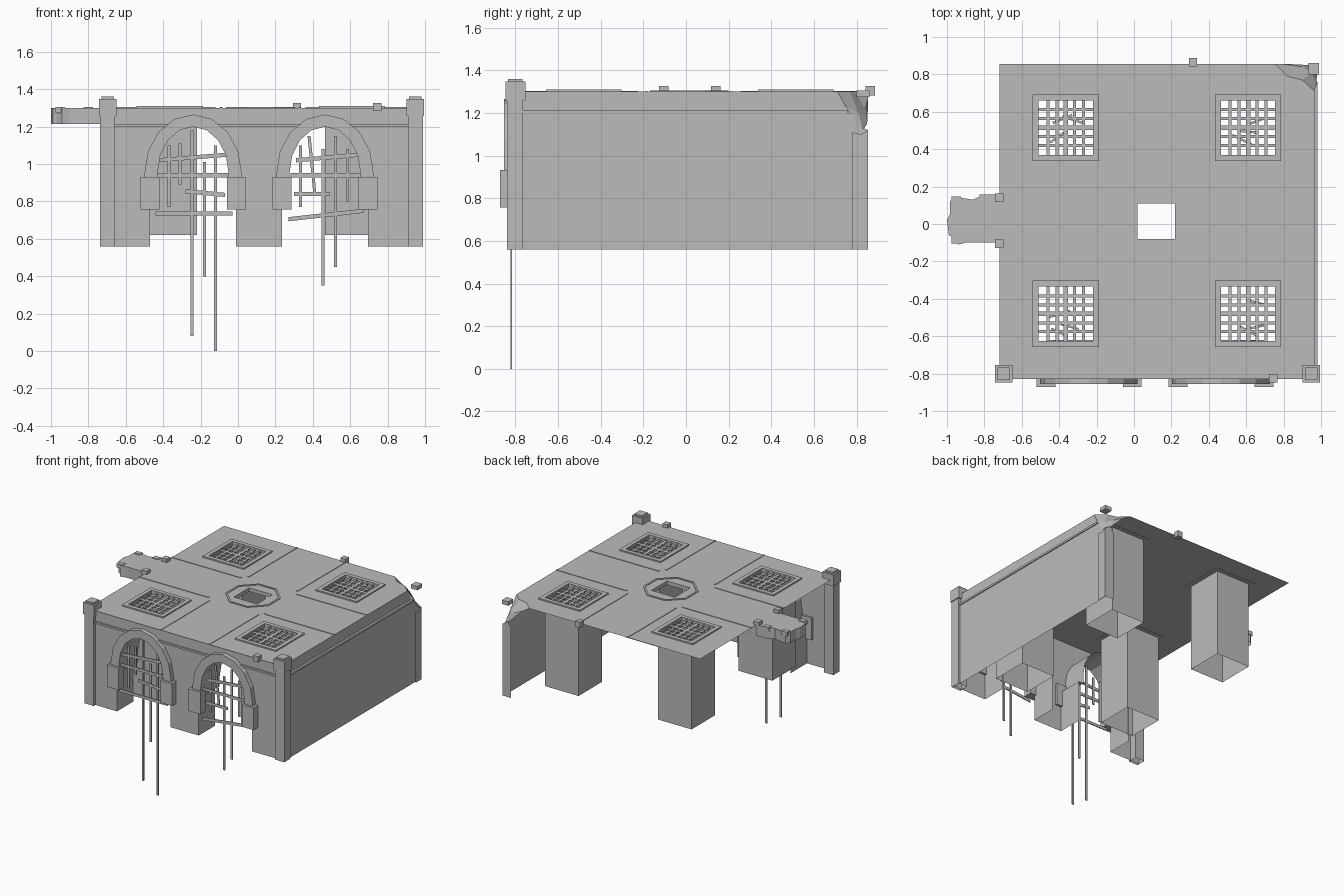
import bpy, math, random
from mathutils import Vector

random.seed(4)
cube = bpy.data.objects.get("Cube")
if cube:
    bpy.data.objects.remove(cube)

stone = bpy.data.materials.new("grey_stone")
stone.use_nodes = True
GREY = (0.5, 0.5, 0.5, 1)
stone.diffuse_color = GREY
stone.node_tree.nodes["Principled BSDF"].inputs["Base Color"].default_value = GREY

TOP, BASE, FRONT, BACK = 1.3, 0.56, -0.82, 0.855
LEFT, RIGHT = -0.72, 0.965


def make(name, verts, faces):
    mesh = bpy.data.meshes.new(name)
    mesh.from_pydata([tuple(v) for v in verts], [], faces)
    mesh.materials.append(stone)
    obj = bpy.data.objects.new(name, mesh)
    bpy.context.collection.objects.link(obj)
    return obj


def box(name, x, y, z, bottom=True, top=True):
    verts = [(a, b, c) for c in z for b in y for a in x]
    faces = [(0, 1, 5, 4), (1, 3, 7, 5), (3, 2, 6, 7), (2, 0, 4, 6)]
    if bottom:
        faces.append((0, 2, 3, 1))
    if top:
        faces.append((4, 5, 7, 6))
    return make(name, verts, faces)


def block(name, cx, cy, cz, sx, sy, sz):
    return box(name, (cx - sx, cx + sx), (cy - sy, cy + sy), (cz - sz, cz + sz))


def sheet(name, points):
    return make(name, points, [tuple(range(len(points)))])


def strip(name, rows, closed=False):
    """Quads joining neighbouring equal-length rows of points."""
    n = len(rows[0])
    verts = [p for row in rows for p in row]
    count = len(rows) if closed else len(rows) - 1
    faces = [(r * n + i, r * n + i + 1, (r + 1) % len(rows) * n + i + 1,
              (r + 1) % len(rows) * n + i)
             for r in range(count) for i in range(n - 1)]
    return make(name, verts, faces)


def bar(name, a, b, width, depth, normal):
    """Flat bar between two points, its depth along the normal."""
    a, b, normal = Vector(a), Vector(b), Vector(normal)
    side = (b - a).cross(normal).normalized() * width / 2
    out = normal * depth / 2
    verts = [p + s * side + t * out for p in (a, b)
             for s, t in ((-1, -1), (1, -1), (1, 1), (-1, 1))]
    make(name, verts, [(0, 1, 2, 3), (7, 6, 5, 4)] +
         [(i, (i + 1) % 4, (i + 1) % 4 + 4, i + 4) for i in range(4)])


# Roof sheet with four grate openings and a central opening
grate_x, grate_y = (-0.365, 0.61), (-0.48, 0.515)
HOLE = 0.145
xs = [LEFT, -0.51, -0.22, 0.02, 0.22, 0.465, 0.755, RIGHT]
ys = [-0.83, -0.625, -0.335, -0.08, 0.11, 0.37, 0.66, BACK]
open_cells = {(1, 1), (1, 5), (5, 1), (5, 5), (3, 3), (6, 6)}
faces = [(j * 8 + i, j * 8 + i + 1, j * 8 + i + 9, j * 8 + i + 8)
         for j in range(7) for i in range(7) if (i, j) not in open_cells]
make("roof", [(x, y, TOP) for y in ys for x in xs], faces)

# Broken back corner of the roof, with its crumbling slope
rim = [(RIGHT, 0.71, TOP), (0.9, 0.77, TOP), (0.82, 0.79, TOP), (0.755, BACK, TOP)]
sheet("broken_roof_corner", [(0.755, 0.66, TOP), (RIGHT, 0.66, TOP)] + rim)
low = [(0.975, 0.75, 1.23), (0.95, 0.81, 1.2), (0.9, 0.84, 1.22), (0.8, BACK, 1.27)]
foot = [(0.975, 0.8, 1.15), (0.98, 0.83, 1.12), (0.93, 0.85, 1.15), (0.83, BACK, 1.25)]
strip("broken_corner_slope", [rim, low, foot])
block("corner_rubble", 0.96, 0.83, 1.29, 0.028, 0.03, 0.015)

# Shafts, frames and bars of the four grates
for gx in grate_x:
    for gy in grate_y:
        box("light_shaft", (gx - HOLE, gx + HOLE), (gy - HOLE, gy + HOLE),
            (0.62, TOP), bottom=False, top=False)
        for s in (-1, 1):
            mid, half, wide = HOLE + 0.016, 0.016, HOLE + 0.032
            block("grate_frame_side", gx + s * mid, gy, TOP + 0.004, half, wide, 0.006)
            block("grate_frame_end", gx, gy + s * mid, TOP + 0.004, HOLE, half, 0.006)
        for k in range(-2, 3):
            o = k * 0.048
            w = 0.012 if k == 0 else 0.008
            block("grate_bar", gx + o, gy, TOP - 0.004, w, HOLE, 0.004)
            block("grate_crossbar", gx, gy + o, TOP - 0.004, HOLE, w, 0.004)
        for k in range(3):
            a = Vector((gx + random.uniform(-0.1, 0), gy + random.uniform(-0.1, 0.1), 1.28))
            b = a + Vector((random.uniform(0.06, 0.12), random.uniform(-0.06, 0.06), 0))
            bar("bent_grate_bar", a, b, 0.012, 0.006, (0, 0, 1))

# Low curbs along the crossing paths and around the central opening
cx, cy = 0.12, 0.015
for s in (-1, 1):
    for lo, hi in ((LEFT, cx - 0.24), (cx + 0.24, RIGHT)):
        box("path_curb", (lo, hi), (cy + s * 0.2 - 0.007, cy + s * 0.2 + 0.007),
            (TOP, TOP + 0.004), bottom=False)
    for lo, hi in ((-0.83, cy - 0.24), (cy + 0.24, BACK)):
        box("path_curb", (cx + s * 0.21 - 0.007, cx + s * 0.21 + 0.007), (lo, hi),
            (TOP, TOP + 0.004), bottom=False)
ring = []
for i in range(8):
    a = math.radians(22.5 + i * 45)
    ring.append([(cx + r * math.cos(a), cy + r * math.sin(a), z)
                 for r, z in ((0.2, TOP), (0.2, TOP + 0.005), (0.185, TOP + 0.005), (0.185, TOP))])
strip("opening_curb", ring, closed=True)
box("central_opening_lip", (0.02, 0.22), (-0.08, 0.11), (1.27, TOP), bottom=False, top=False)


# Front wall with two arched gateways
def arch(c, rx, rz, spring=0.95, n=8):
    return [(c - rx * math.cos(math.pi * i / n), spring + rz * math.sin(math.pi * i / n))
            for i in range(n + 1)]


gates = (-0.24, 0.465)
outline = [(-0.735, BASE)]
for c in gates:
    opening = ([(c - 0.23, BASE), (c - 0.23, 0.88), (c - 0.19, 0.88)] + arch(c, 0.19, 0.25) +
               [(c + 0.19, 0.88), (c + 0.23, 0.88), (c + 0.23, BASE)])
    outline += opening
    strip("gate_passage", [[(x, FRONT, z), (x, FRONT + 0.2, z)] for x, z in opening])
    # Raised surround and its springing blocks
    inner = [(c - 0.19, 0.9)] + arch(c, 0.19, 0.25) + [(c + 0.19, 0.9)]
    outer = [(c - 0.26, 0.9)] + arch(c, 0.26, 0.315) + [(c + 0.26, 0.9)]
    strip("arch_surround", [[(a, FRONT, b), (a, -0.855, b), (p, -0.855, q), (p, FRONT, q)]
                            for (a, b), (p, q) in zip(inner, outer)])
    for s in (-1, 1):
        block("arch_block", c + s * 0.23, -0.838, 0.845, 0.05, 0.034, 0.087)
outline += [(0.985, BASE), (0.985, TOP), (-0.735, TOP)]
sheet("front_wall", [(x, FRONT, z) for x, z in outline])
box("front_ledge", (-0.66, 0.91), (-0.83, FRONT), (1.2, 1.215))

# Side wall, stepped in above its ledge and broken at the back
sheet("side_wall", [(0.975, y, z) for y, z in (
    (FRONT, BASE), (BACK, BASE), (BACK, 1.12), (0.81, 1.14), (0.77, 1.2), (FRONT, 1.2))])
sheet("side_wall_top", [(RIGHT, y, z) for y, z in (
    (FRONT, 1.2), (0.77, 1.2), (0.74, 1.25), (0.71, TOP), (FRONT, TOP))])
box("side_ledge", (RIGHT, 0.982), (FRONT, 0.76), (1.2, 1.215))

# Corner posts and caps
for x in (-0.697, 0.948):
    box("corner_post", (x - 0.04, x + 0.04), (-0.84, -0.765), (BASE, 1.26), bottom=False)
    block("post_cap", x, -0.8, 1.303, 0.047, 0.047, 0.045)
    block("post_cap_top", x, -0.8, 1.352, 0.034, 0.034, 0.008)
sheet("back_post_side", [(0.985, y, z) for y, z in (
    (0.78, BASE), (BACK, BASE), (BACK, 1.12), (0.82, 1.1), (0.78, 1.11))])
sheet("back_post_end", [(x, BACK, z) for x, z in (
    (0.91, BASE), (0.985, BASE), (0.985, 1.12), (0.94, 1.15), (0.91, 1.11))])

# Fallen gate bars: (start x, start z, end x, end z)
uprights = [(-0.37, 0.77, -0.37, 1.1), (-0.31, 0.89, -0.31, 1.11), (-0.245, 0.08, -0.245, 1.18),
            (-0.18, 0.4, -0.18, 1.01), (-0.12, 0, -0.12, 1.1), (0.335, 0.77, 0.335, 1.1),
            (0.38, 1.15, 0.41, 0.85), (0.455, 0.35, 0.455, 1.08), (0.52, 0.45, 0.52, 1.15),
            (0.585, 0.8, 0.585, 1.08)]
rails = [(-0.43, 1.02, -0.06, 1.05), (-0.43, 0.94, -0.05, 0.94), (-0.28, 0.855, -0.07, 0.835),
         (-0.44, 0.735, -0.03, 0.735), (0.31, 1.02, 0.65, 1.05), (0.28, 0.94, 0.66, 0.94),
         (0.3, 0.84, 0.49, 0.84), (0.27, 0.705, 0.67, 0.75)]
for name, bars, width, y in (("gate_upright", uprights, 0.016, FRONT),
                             ("gate_rail", rails, 0.022, FRONT - 0.006)):
    for x0, z0, x1, z1 in bars:
        bar(name, (x0, y, z0), (x1, y, z1), width, 0.007, (0, 1, 0))

# Broken walkway on the open side
edge = [(LEFT, -0.1), (-0.9, -0.1), (-0.94, -0.11), (-0.97, -0.07), (-0.99, -0.06), (-1, 0.02),
        (-0.985, 0.05), (-0.985, 0.12), (-0.96, 0.145), (-0.86, 0.13), (-0.81, 0.155), (LEFT, 0.16)]
sheet("walkway", [(x, y, TOP) for x, y in edge])
strip("walkway_sides", [[(x, y, TOP), (x, y, 1.215)] for x, y in edge])
for x, y in ((LEFT, 0.14), (LEFT, -0.105), (0.315, 0.865), (0.745, -0.825)):
    block("loose_stone", x, y, TOP + 0.005, 0.022, 0.022, 0.022)
for x, y in ((-0.95, 0.13), (-0.95, -0.085), (-0.8, 0.14)):
    block("walkway_stone", x, y, 1.29, 0.025, 0.018, 0.016)
